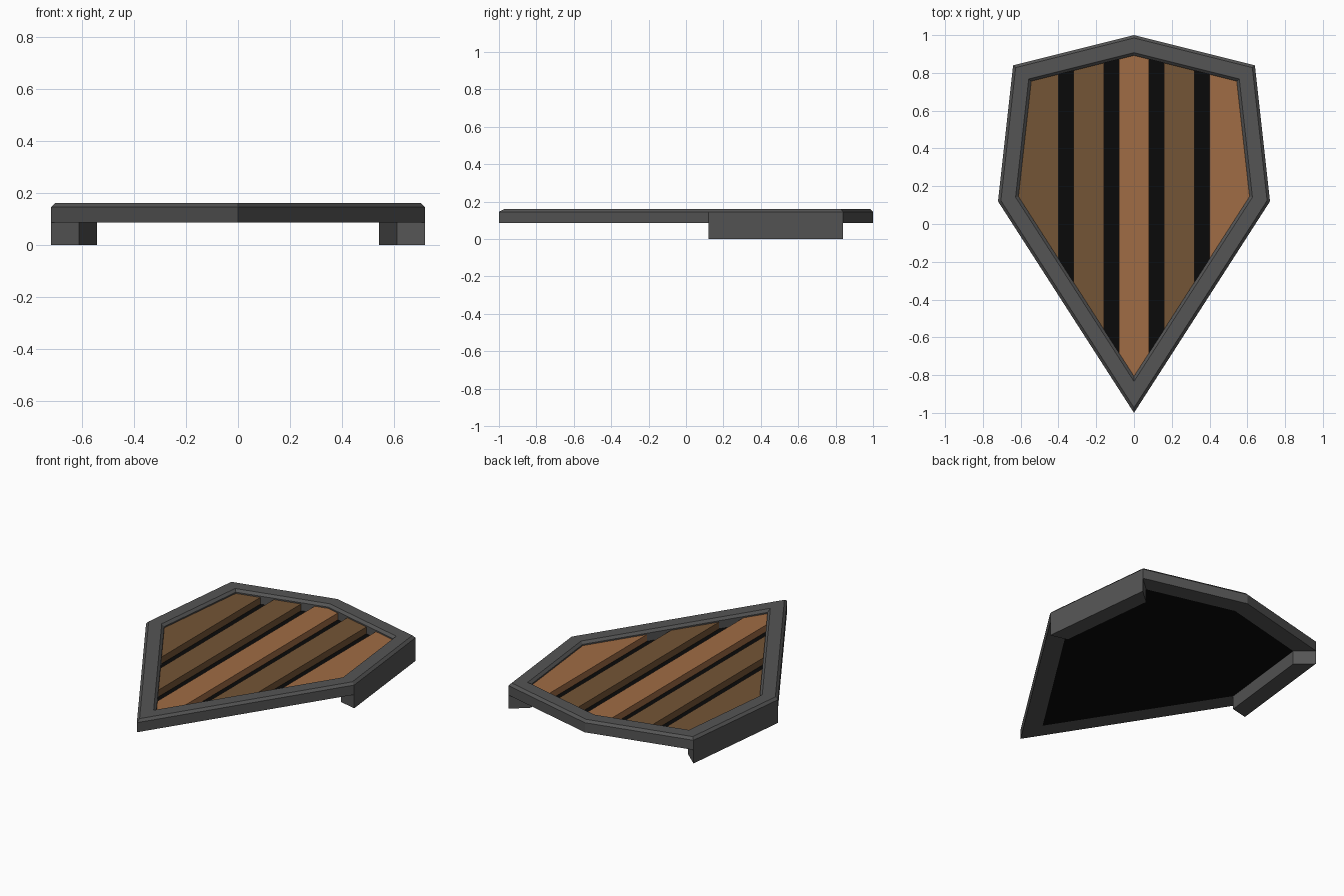
import bpy, bmesh
from mathutils import Vector

if "Cube" in bpy.data.objects:
    bpy.data.objects.remove(bpy.data.objects["Cube"])

# Outer outline, counter-clockwise from the bottom tip
OUTLINE = [Vector(p) for p in [(0, -1), (0.72, 0.12), (0.64, 0.84),
                               (0, 1), (-0.64, 0.84), (-0.72, 0.12)]]
N = len(OUTLINE)
RIM = 0.105
BACK_Z = 0.085


def material(name, rgb):
    m = bpy.data.materials.new(name)
    m.diffuse_color = (*rgb, 1)
    m.use_nodes = True
    m.node_tree.nodes["Principled BSDF"].inputs["Base Color"].default_value = m.diffuse_color
    return m


def inset(d):
    """Outline moved inward by d with mitred corners."""
    pts = []
    for i, p in enumerate(OUTLINE):
        e1 = (p - OUTLINE[i - 1]).normalized()
        e2 = (OUTLINE[(i + 1) % N] - p).normalized()
        n1, n2 = Vector((-e1.y, e1.x)), Vector((-e2.y, e2.x))
        pts.append(p + (n1 + n2) * d / (1 + n1.dot(n2)))
    return pts


def finish(bm, name, mat):
    bmesh.ops.recalc_face_normals(bm, faces=bm.faces)
    me = bpy.data.meshes.new(name)
    bm.to_mesh(me)
    bm.free()
    me.materials.append(mat)
    ob = bpy.data.objects.new(name, me)
    bpy.context.collection.objects.link(ob)
    return ob


def slab(name, mat, z0, z1, x0=-1, x1=1):
    """Prism of the inner outline, trimmed to x0..x1."""
    bm = bmesh.new()
    bm.faces.new([bm.verts.new((p.x, p.y, z0)) for p in inset(RIM)])
    for x, n in ((x0, -1), (x1, 1)):
        bmesh.ops.bisect_plane(bm, geom=bm.verts[:] + bm.edges[:] + bm.faces[:],
                               plane_co=(x, 0, 0), plane_no=(n, 0, 0), clear_outer=True)
    ext = bmesh.ops.extrude_face_region(bm, geom=bm.faces[:], use_keep_orig=True)
    bmesh.ops.translate(bm, vec=(0, 0, z1 - z0),
                        verts=[g for g in ext["geom"] if isinstance(g, bmesh.types.BMVert)])
    return finish(bm, name, mat)


iron = material("dark_iron", (0.09, 0.09, 0.09))
black = material("black_backing", (0.003, 0.003, 0.003))
dark_wood = material("dark_wood", (0.175, 0.09, 0.037))
light_wood = material("light_wood", (0.35, 0.15, 0.058))

# Chamfered metal rim: (inset, height) section swept round the outline
section = [(0, BACK_Z), (0, 0.145), (0.015, 0.16), (0.09, 0.16), (RIM, 0.145), (RIM, BACK_Z)]
bm = bmesh.new()
loops = [[bm.verts.new((p.x, p.y, z)) for p in inset(d)] for d, z in section]
underside = []
for k, a in enumerate(loops):
    b = loops[(k + 1) % len(loops)]
    for i in range(N):
        j = (i + 1) % N
        f = bm.faces.new((a[i], a[j], b[j], b[i]))
        if k == len(loops) - 1:
            underside.append(f)
bmesh.ops.recalc_face_normals(bm, faces=bm.faces)

# Side supports: the rim's two side segments pulled down to the ground
ext = bmesh.ops.extrude_discrete_faces(bm, faces=[underside[1], underside[4]])
for f in ext["faces"]:
    top = [v.co.copy() for v in f.verts]
    low = f.verts[:]
    upper = [bm.verts.new(c) for c in top]
    for v in low:
        v.co.z = 0
    for i in range(4):
        j = (i + 1) % 4
        bm.faces.new((low[i], low[j], upper[j], upper[i]))
bmesh.ops.remove_doubles(bm, verts=bm.verts, dist=1e-5)
finish(bm, "shield_rim", iron)

# Black backing board
slab("backing_board", black, BACK_Z, 0.095)

# Five planks with gaps between them
planks = [(-1, -0.40, dark_wood), (-0.32, -0.16, dark_wood), (-0.08, 0.08, light_wood),
          (0.16, 0.32, dark_wood), (0.40, 1, light_wood)]
for i, (x0, x1, mat) in enumerate(planks):
    slab(f"plank_{i + 1}", mat, 0.095, 0.137, x0, x1)
